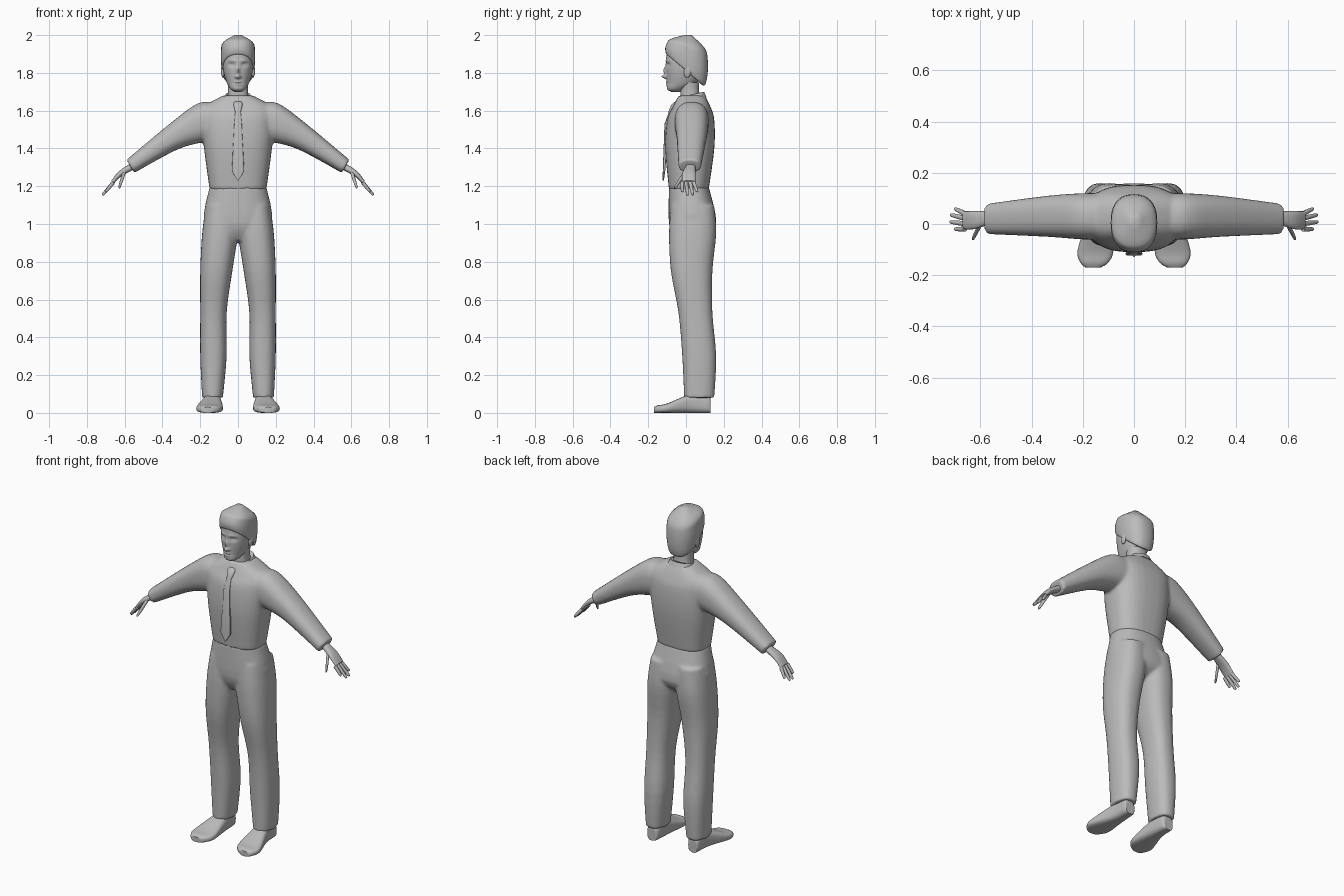
import bpy, bmesh, math
from mathutils import Matrix, Vector

cube = bpy.data.objects.get("Cube")
if cube:
    bpy.data.objects.remove(cube, do_unlink=True)

shade = (.5, .5, .5, 1)
grey = bpy.data.materials.new("plain_grey")
grey.use_nodes = True
grey.diffuse_color = shade
grey.node_tree.nodes["Principled BSDF"].inputs["Base Color"].default_value = shade


def blend(rings, steps):
    """Catmull-Rom interpolation between cross-sections."""
    last = len(rings) - 1
    result = []
    for i in range(last):
        before, start, end, after = (rings[max(0, min(last, i + k))] for k in (-1, 0, 1, 2))
        for j in range(steps):
            t = j / steps
            result.append([b + t * (c - a + t * (2 * a - 5 * b + 4 * c - d + t * (3 * (b - c) + d - a))) / 2
                           for a, b, c, d in zip(before, start, end, after)])
    return result + [rings[last]]


def loft(bm, rings, side=False, flip=1, steps=4, sides=32, power=2.4):
    """Each ring: two opposite points in the xz plane (yz if side), then the depth range."""
    loops = []
    for low_x, low_z, high_x, high_z, near, far in blend(rings, steps):
        loop = []
        for k in range(sides):
            angle = math.tau * k / sides
            u, v = (math.copysign(abs(w) ** (2 / power), w) for w in (math.cos(angle), math.sin(angle)))
            along = (low_x + high_x + u * (high_x - low_x)) / 2
            z = (low_z + high_z + u * (high_z - low_z)) / 2
            depth = (near + far + v * (far - near)) / 2
            x, y = (depth, along) if side else (along, depth)
            loop.append(bm.verts.new((x * flip, y, z)))
        loops.append(loop)
    for lower, upper in zip(loops, loops[1:]):
        for k in range(sides):
            n = (k + 1) % sides
            bm.faces.new((lower[k], lower[n], upper[n], upper[k]))
    bm.faces.new(loops[0][::-1])
    bm.faces.new(loops[-1])


def finish(bm, name, fuse=False, sharp=50):
    """Turn the bmesh into a smooth object, optionally fusing overlapping shells."""
    bmesh.ops.recalc_face_normals(bm, faces=bm.faces[:])
    mesh = bpy.data.meshes.new(name)
    bm.to_mesh(mesh)
    bm.free()
    mesh.materials.append(grey)
    mesh.shade_smooth()
    mesh.set_sharp_from_angle(angle=math.radians(sharp))
    obj = bpy.data.objects.new(name, mesh)
    bpy.context.collection.objects.link(obj)
    if fuse:
        union = obj.modifiers.new("union", "REMESH")
        union.mode, union.voxel_size, union.use_smooth_shade = "VOXEL", .009, True
        soften = obj.modifiers.new("soften", "SMOOTH")
        soften.factor, soften.iterations = .5, 6


def centred(rows):
    """Level rings, symmetric in x, from (half width, height, front, back)."""
    return [(-half, z, half, z, front, back) for half, z, front, back in rows]


def tilted(rows):
    """Sloping rings, symmetric in x, from (front y, front z, back y, back z, half width)."""
    return [(*points, -half, half) for *points, half in rows]


def digit(bm, base, tip, flip):
    """Tapered finger or thumb from the palm to its tip."""
    base, tip = Vector(base), Vector(tip)
    across = Vector((.75, 0, .66))
    rings = []
    for t, radius in ((0, .01), (.5, .009), (.9, .007), (1, .003)):
        centre = base.lerp(tip, t)
        low, high = centre - across * radius, centre + across * radius
        rings.append((low.x, low.z, high.x, high.z, centre.y - radius, centre.y + radius))
    loft(bm, rings, flip=flip, sides=12)


both_sides = ((1, "left"), (-1, "right"))

# Shirt: torso and sleeves fused together
bm = bmesh.new()
loft(bm, centred([(.15, 1.18, -.09, .12), (.18, 1.4, -.11, .15), (.19, 1.55, -.1, .15),
                  (.18, 1.62, -.07, .13), (.08, 1.68, -.04, .1)]), power=2.6)
for flip, label in both_sides:
    loft(bm, [(.1, 1.45, .12, 1.64, -.06, .12), (.2, 1.43, .21, 1.64, -.06, .12),
              (.33, 1.39, .35, 1.54, -.05, .11), (.55, 1.27, .59, 1.34, -.04, .08)], flip=flip)
finish(bm, "shirt", fuse=True)

# Trousers: hips and legs fused together
bm = bmesh.new()
loft(bm, centred([(.06, .91, -.05, .08), (.18, 1, -.09, .16), (.15, 1.2, -.09, .12)]))
for flip, label in both_sides:
    leg = [(.08, .19, .08, -.01, .15), (.06, .2, .3, -.02, .16), (.06, .2, .53, -.04, .14),
           (.03, .2, .75, -.08, .14), (0, .19, .95, -.09, .16), (0, .17, 1.1, -.08, .15)]
    loft(bm, [(inner, z, outer, z, front, back) for inner, outer, z, front, back in leg], flip=flip)
finish(bm, "trousers", fuse=True)

for flip, label in both_sides:
    # Shoe, from heel to toe
    bm = bmesh.new()
    shoe = [(.13, .05, .12, .16), (.12, .09, .1, .17), (.03, .1, .09, .18),
            (-.1, .05, .08, .22), (-.15, .04, .1, .21), (-.17, .03, .13, .19)]
    loft(bm, [(y, 0, y, top, inner, outer) for y, top, inner, outer in shoe], side=True, flip=flip, power=3)
    finish(bm, label + "_shoe")

    # Hand: palm, thumb and four spread fingers
    bm = bmesh.new()
    loft(bm, [(.55, 1.29, .57, 1.32, 0, .05), (.62, 1.25, .63, 1.28, -.02, .05),
              (.66, 1.21, .67, 1.23, -.02, .05)], flip=flip)
    digit(bm, (.6, 0, 1.28), (.63, -.06, 1.19), flip)
    for spread in (-1, -.3, .4, 1):
        bend = .02 * spread * spread
        digit(bm, (.66, .01 + .03 * spread, 1.22), (.72 - bend, .02 + .04 * spread, 1.15 + bend), flip)
    finish(bm, label + "_hand")

    # Ear
    bm = bmesh.new()
    place = Matrix.Translation((.08 * flip, .01, 1.81)) @ Matrix.Rotation(-.2, 4, "X")
    bmesh.ops.create_uvsphere(bm, u_segments=20, v_segments=12, radius=1,
                              matrix=place @ Matrix.Diagonal((.01, .02, .036, 1)))
    finish(bm, label + "_ear")

# Head, with the features pressed into the face
bm = bmesh.new()
loft(bm, centred([(.02, 1.7, -.08, -.03), (.04, 1.715, -.1, 0), (.06, 1.75, -.1, .06),
                  (.077, 1.81, -.104, .09), (.08, 1.87, -.106, .1), (.07, 1.94, -.09, .09),
                  (.04, 1.98, -.03, .05)]), steps=12, sides=96, power=2.2)
# x, z, width, height, push forward
features = {"nose_tip": (0, 1.78, .011, .01, .026), "nose_bridge": (0, 1.81, .009, .022, .016),
            "nostril": (.013, 1.78, .006, .006, .007), "eye_socket": (.034, 1.842, .017, .011, -.013),
            "eyelid": (.034, 1.84, .011, .006, .006), "brow": (.03, 1.864, .02, .006, .004),
            "lips": (0, 1.746, .016, .012, .007), "mouth": (0, 1.746, .02, .003, -.007)}
for vert in bm.verts:
    if vert.co.y < -.02:
        x, z = abs(vert.co.x), vert.co.z
        for middle, height, wide, tall, push in features.values():
            vert.co.y -= push * math.exp(-((x - middle) / wide) ** 2 - ((z - height) / tall) ** 2)
finish(bm, "head", sharp=70)

# Hair cap with a raised, tilted edge
bm = bmesh.new()
loft(bm, tilted([(-.09, 1.9, .08, 1.74, .07), (-.105, 1.9, .1, 1.735, .084), (-.11, 1.93, .114, 1.79, .09),
                 (-.1, 1.96, .115, 1.87, .09), (-.08, 1.98, .1, 1.93, .08), (-.01, 2, .03, 2, .02)]),
     side=True, sides=40)
finish(bm, "hair")

# Neck and collar
bm = bmesh.new()
loft(bm, centred([(.06, 1.63, -.03, .08), (.053, 1.7, -.03, .07), (.055, 1.75, -.03, .07)]))
finish(bm, "neck")
bm = bmesh.new()
loft(bm, tilted([(-.06, 1.63, .11, 1.67, .084), (-.04, 1.66, .1, 1.69, .07),
                 (-.035, 1.67, .096, 1.7, .064), (-.03, 1.665, .09, 1.695, .058)]), side=True, steps=2)
finish(bm, "collar")

# Tie: flat blade and a wider knot
bm = bmesh.new()
loft(bm, centred([(.002, 1.23, -.124, -.117), (.033, 1.28, -.123, -.11), (.02, 1.53, -.114, -.09),
                  (.014, 1.6, -.088, -.06)]), steps=1, sides=16, power=5)
finish(bm, "tie_blade", sharp=30)
bm = bmesh.new()
loft(bm, centred([(.014, 1.59, -.094, -.06), (.024, 1.63, -.078, -.04), (.02, 1.65, -.055, -.03)]),
     steps=2, sides=16, power=3.5)
finish(bm, "tie_knot")
